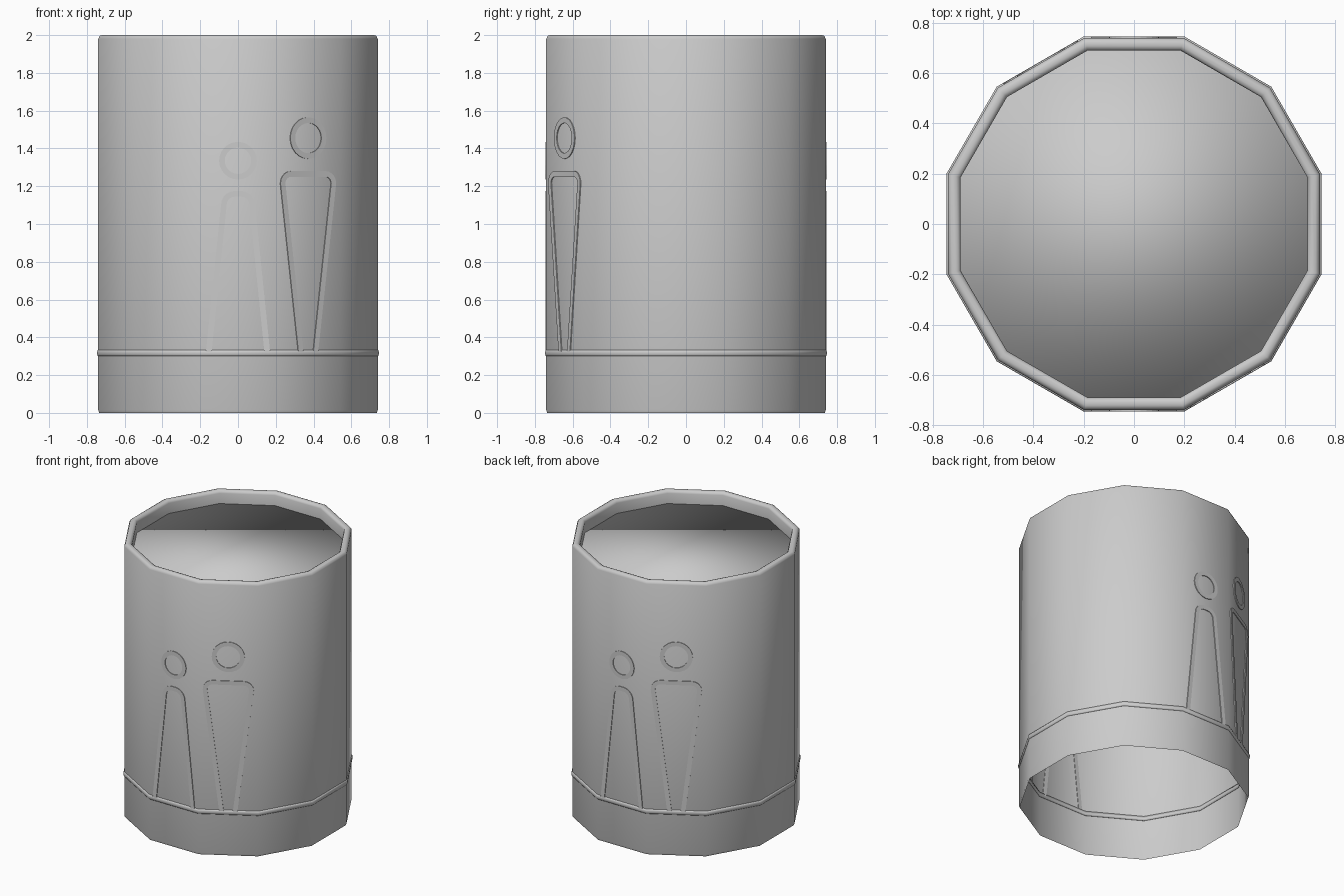
import bpy, bmesh, math
from mathutils import Vector, Matrix

SIDES = 12
TO_CORNER = 1 / math.cos(math.pi / SIDES)   # flat distance -> corner radius

if "Cube" in bpy.data.objects:
    bpy.data.objects.remove(bpy.data.objects["Cube"], do_unlink=True)

grey = bpy.data.materials.new("plain grey")
grey.use_nodes = True
grey.diffuse_color = (0.6, 0.6, 0.6, 1)
grey.node_tree.nodes["Principled BSDF"].inputs["Base Color"].default_value = (0.6, 0.6, 0.6, 1)


def finish(name, bm, smooth):
    mesh = bpy.data.meshes.new(name)
    for f in bm.faces:
        f.smooth = smooth
    bm.to_mesh(mesh)
    bm.free()
    mesh.materials.append(grey)
    obj = bpy.data.objects.new(name, mesh)
    bpy.context.collection.objects.link(obj)
    return obj


def lathe(name, profile, closed=False, cap=False):
    """Turn a (flat distance, height) profile into a twelve-sided shell."""
    bm = bmesh.new()
    rows = []
    for dist, z in profile:
        r = dist * TO_CORNER
        angles = [math.tau * (k + 0.5) / SIDES for k in range(SIDES)]
        rows.append([bm.verts.new((r * math.cos(a), r * math.sin(a), z)) for a in angles])
    pairs = list(zip(rows, rows[1:]))
    if closed:
        pairs.append((rows[-1], rows[0]))
    for low, high in pairs:
        for k in range(SIDES):
            n = (k + 1) % SIDES
            bm.faces.new((low[k], low[n], high[n], high[k]))
    if cap:
        bm.faces.new(rows[-1])
    return finish(name, bm, True)


def raised_line(name, path, width, turn, closed=False):
    """Thin raised outline along a flat path, set on the wall facing 'turn'."""
    bm = bmesh.new()
    pts = [Vector(p) for p in path]
    count = len(pts)
    rings = []
    for i, p in enumerate(pts):
        before = pts[i - 1] if closed or i else p
        after = pts[(i + 1) % count] if closed or i < count - 1 else p
        d = (after - before).normalized()
        side = Vector((-d.y, d.x)) * width / 2
        a, b = p + side, p - side
        rings.append([bm.verts.new((q.x, y, q.y))
                      for q, y in ((a, -0.737), (b, -0.737), (b, -0.745), (a, -0.745))])
    steps = list(zip(rings, rings[1:]))
    if closed:
        steps.append((rings[-1], rings[0]))
    else:
        bm.faces.new(rings[0])
        bm.faces.new(rings[-1])
    for r, s in steps:
        for k in range(4):
            n = (k + 1) % 4
            bm.faces.new((r[k], r[n], s[n], s[k]))
    bmesh.ops.recalc_face_normals(bm, faces=bm.faces)
    bm.transform(Matrix.Rotation(math.radians(turn), 4, "Z"))
    return finish(name, bm, False)


def circle(radius, z, n=24):
    return [(radius * math.cos(math.tau * k / n), z + radius * math.sin(math.tau * k / n))
            for k in range(n)]


def body_path(foot, shoulder, top, corner):
    """Open outline: foot, rounded shoulders, other foot."""
    right = [(foot, 0.32)]
    for k in range(6):
        a = math.pi / 2 * k / 5
        right.append((shoulder - corner + corner * math.cos(a), top - corner + corner * math.sin(a)))
    return right + [(-x, z) for x, z in reversed(right)]


# Outer wall with softened foot and rolled rim
lathe("wall", [(0.735, 0), (0.74, 0.015), (0.74, 1.98), (0.733, 1.995), (0.722, 2.0),
               (0.708, 2.0), (0.696, 1.995), (0.69, 1.98), (0.69, 1.89)])

# Recessed lid with a short skirt tucked behind the rim
lathe("lid", [(0.692, 1.88), (0.692, 1.905)], cap=True)

# Raised band near the foot
lathe("band", [(0.737, 0.3), (0.742, 0.3), (0.746, 0.31), (0.746, 0.323),
               (0.742, 0.333), (0.737, 0.333)], closed=True)

# Two pairs of outlined figures on opposite sides
for place, turn in (("front", 0), ("back", 180)):
    raised_line(place + "_flared_figure_head", circle(0.085, 1.335), 0.03, turn, True)
    raised_line(place + "_flared_figure_body", body_path(0.155, 0.075, 1.16, 0.06), 0.03, turn)
    raised_line(place + "_tapered_figure_head", circle(0.095, 1.455), 0.03, turn + 30, True)
    raised_line(place + "_tapered_figure_body", body_path(0.045, 0.155, 1.265, 0.05), 0.03, turn + 30)
